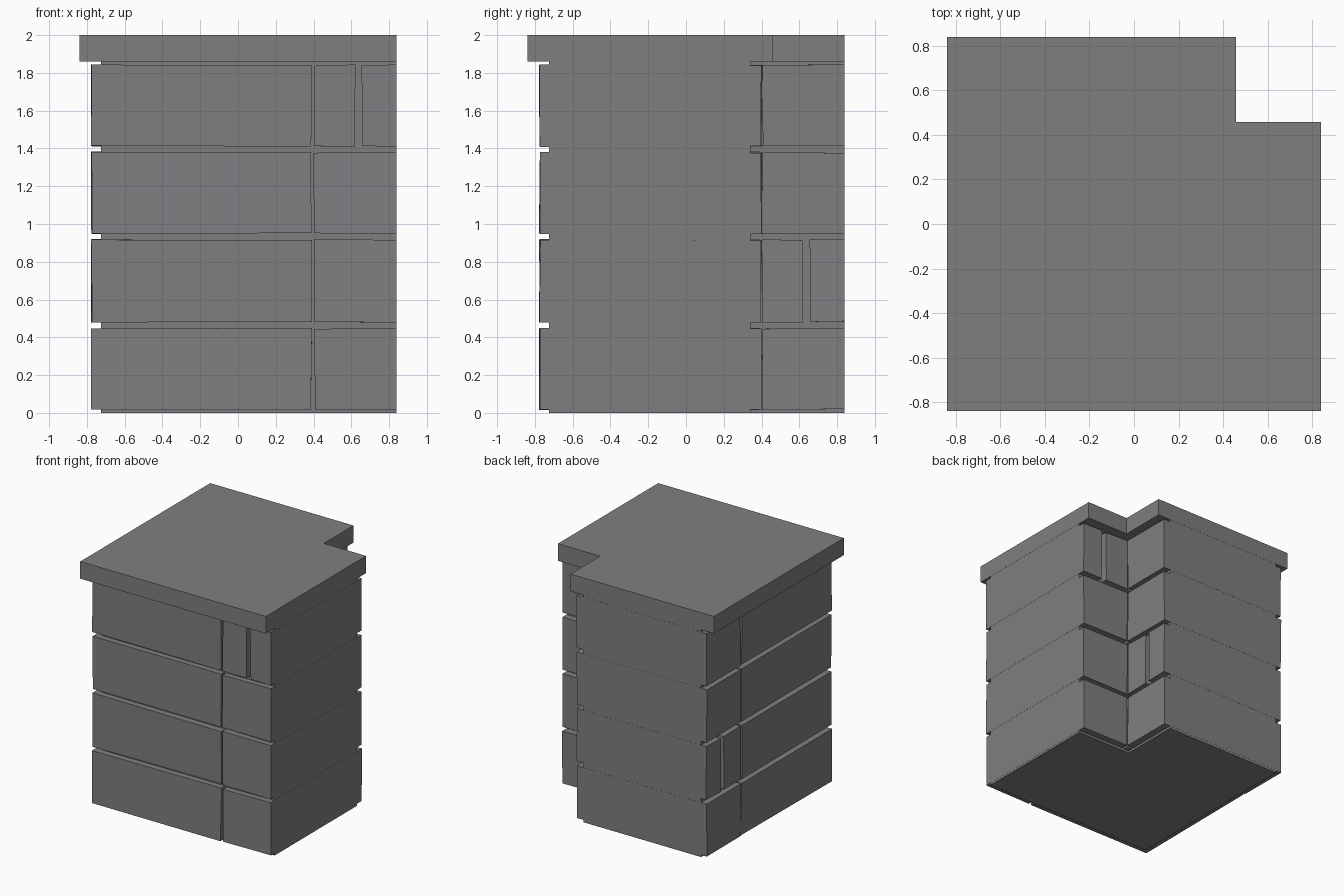
import bpy
import bmesh
import random

random.seed(4)

cube = bpy.data.objects.get("Cube")
if cube:
    bpy.data.objects.remove(cube, do_unlink=True)

stone = bpy.data.materials.new("grey stone")
stone.use_nodes = True
colour = (0.21, 0.212, 0.216, 1)
stone.diffuse_color = colour
stone.node_tree.nodes["Principled BSDF"].inputs["Base Color"].default_value = colour

END = 0.84       # flat cut ends of both arms
OUT, IN = -0.775, 0.40   # outer and inner brick faces


def finish(name, bm):
    bmesh.ops.recalc_face_normals(bm, faces=bm.faces)
    mesh = bpy.data.meshes.new(name)
    bm.to_mesh(mesh)
    bm.free()
    mesh.materials.append(stone)
    obj = bpy.data.objects.new(name, mesh)
    bpy.context.scene.collection.objects.link(obj)


def corner_prism(name, low, inner, high, z0, z1):
    """Extrude an L-shaped plan whose notch is at the +x +y corner."""
    plan = [(low, low), (high, low), (high, inner),
            (inner, inner), (inner, high), (low, high)]
    bm = bmesh.new()
    face = bm.faces.new([bm.verts.new((x, y, z0)) for x, y in plan])
    result = bmesh.ops.extrude_face_region(bm, geom=[face])
    top = [v for v in result["geom"] if isinstance(v, bmesh.types.BMVert)]
    bmesh.ops.translate(bm, verts=top, vec=(0, 0, z1 - z0))
    finish(name, bm)


def brick(name, xs, ys, zs):
    """Slightly uneven block; faces on the cut ends stay flat."""
    bm = bmesh.new()
    bmesh.ops.create_cube(bm, size=1)
    for v in bm.verts:
        for i, (a, b) in enumerate((xs, ys, zs)):
            value = b if v.co[i] > 0 else a
            if value != END:
                value += random.uniform(-0.004, 0.004)
            v.co[i] = value
    finish(name, bm)


# Recessed mortar core and overhanging cap
corner_prism("mortar_core", -0.725, 0.342, END - 0.001, 0, 1.865)
corner_prism("cap_slab", -0.84, 0.457, END, 1.86, 2)

# Four courses: corner block plus the bricks of both arms
courses = [(0.018, 0.447), (0.482, 0.916), (0.948, 1.38), (1.412, 1.841)]
whole = [(0.404, END)]
split = [(0.404, 0.618), (0.657, END)]
for row, zs in enumerate(courses):
    brick(f"corner_block_{row + 1}", (OUT, 0.388), (OUT, 0.388), zs)
    for n, span in enumerate(split if row == 3 else whole):
        brick(f"front_arm_brick_{row + 1}_{n + 1}", span, (OUT, IN), zs)
    for n, span in enumerate(split if row == 1 else whole):
        brick(f"back_arm_brick_{row + 1}_{n + 1}", (OUT, IN), span, zs)
